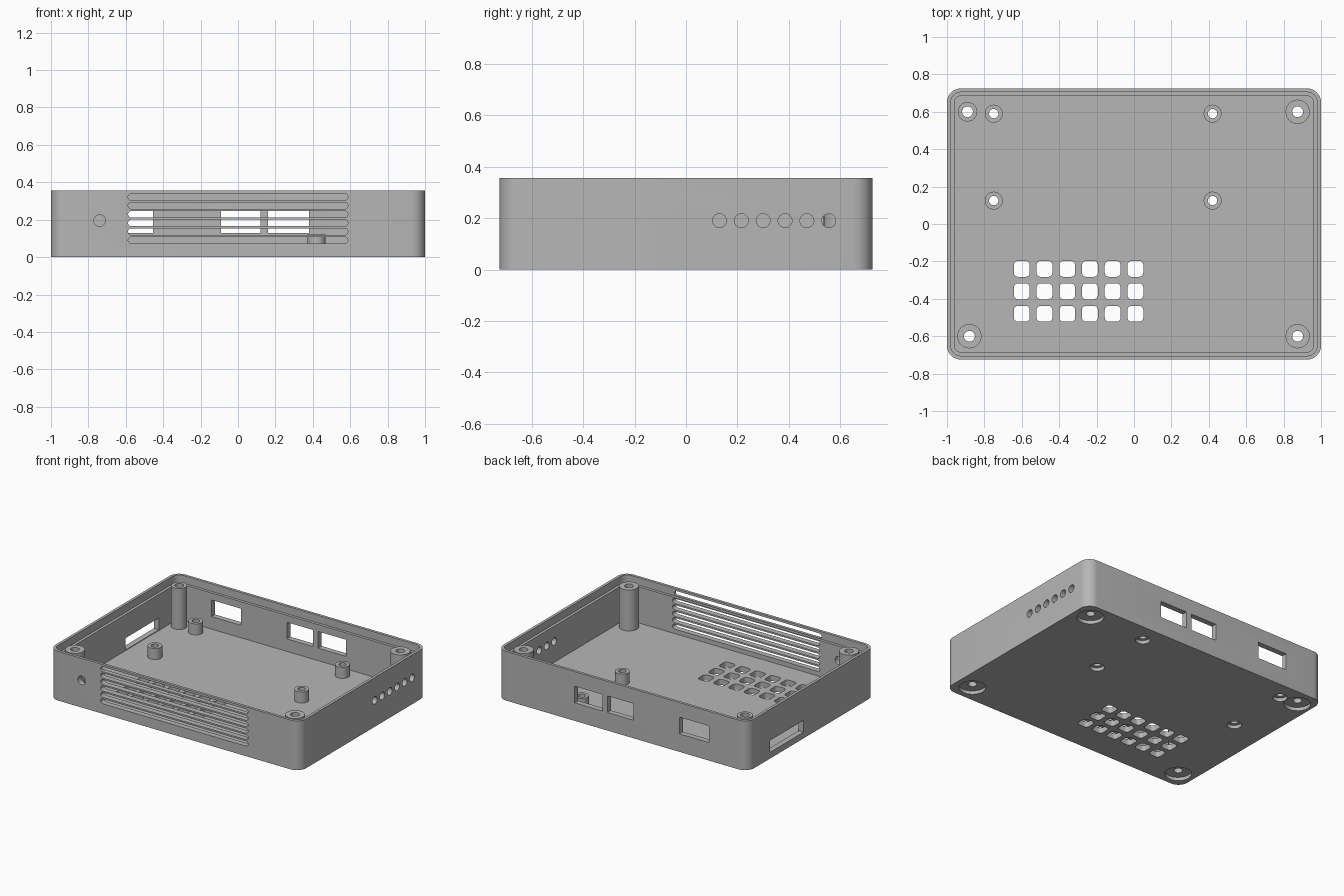
import bpy
import bmesh
from math import sin, cos, pi

if "Cube" in bpy.data.objects:
    bpy.data.objects.remove(bpy.data.objects["Cube"])

grey = bpy.data.materials.new("plain grey")
grey.use_nodes = True
GREY = (0.47, 0.47, 0.47, 1)
grey.diffuse_color = GREY
grey.node_tree.nodes["Principled BSDF"].inputs["Base Color"].default_value = GREY


def rounded(u, v, w, h, r, n=6):
    """Rounded rectangle outline; a circle or capsule when r is half a side."""
    pts = []
    corners = [(1, 1), (-1, 1), (-1, -1), (1, -1)]
    for k, (su, sv) in enumerate(corners):
        for i in range(n + 1):
            a = (k + i / n) * pi / 2
            p = (u + su * (w / 2 - r) + r * cos(a), v + sv * (h / 2 - r) + r * sin(a))
            if all(abs(p[0] - q[0]) + abs(p[1] - q[1]) > 1e-5 for q in pts):
                pts.append(p)
    return pts


def circle(u, v, r):
    return rounded(u, v, 2 * r, 2 * r, r)


def solid(name, prisms):
    """One object from prisms given as (outline, low, high, axis)."""
    bm = bmesh.new()
    place = {"x": lambda u, v, d: (d, u, v),
             "y": lambda u, v, d: (u, d, v),
             "z": lambda u, v, d: (u, v, d)}
    for outline, lo, hi, axis in prisms:
        rings = [[bm.verts.new(place[axis](u, v, d)) for u, v in outline] for d in (lo, hi)]
        n = len(outline)
        bm.faces.new(rings[0][::-1])
        bm.faces.new(rings[1])
        for i in range(n):
            j = (i + 1) % n
            bm.faces.new((rings[0][i], rings[0][j], rings[1][j], rings[1][i]))
    bmesh.ops.recalc_face_normals(bm, faces=bm.faces[:])
    mesh = bpy.data.meshes.new(name)
    bm.to_mesh(mesh)
    bm.free()
    mesh.materials.append(grey)
    obj = bpy.data.objects.new(name, mesh)
    bpy.context.collection.objects.link(obj)
    return obj


def combine(target, name, prisms, operation="DIFFERENCE"):
    tool = solid(name, prisms)
    tool.hide_render = True
    mod = target.modifiers.new(name, "BOOLEAN")
    mod.operation = operation
    mod.solver = "EXACT"
    mod.object = tool
    bpy.ops.object.select_all(action="DESELECT")
    bpy.context.view_layer.objects.active = target
    target.select_set(True)
    bpy.ops.object.modifier_apply(modifier=mod.name)
    bpy.data.objects.remove(tool)


DEPTH, HEIGHT, FLOOR, WALL = 1.45, 0.355, 0.04, 0.04
posts = [(-0.89, 0.6, 0.052), (0.875, 0.6, 0.065),
         (-0.88, -0.6, 0.065), (0.875, -0.6, 0.065)]
standoffs = [(x, y) for x in (-0.75, 0.42) for y in (0.125, 0.59)]

# Open tray with a stepped rim
tray = solid("case_tray", [(rounded(0, 0, 2, DEPTH, 0.075, 8), 0, HEIGHT, "z")])
combine(tray, "cavity", [(rounded(0, 0, 2 - 2 * WALL, DEPTH - 2 * WALL, 0.035, 8), FLOOR, 1, "z")])
combine(tray, "rim_step", [(rounded(0, 0, 2 - WALL, DEPTH - WALL, 0.055, 8), 0.30, 1, "z")])

# Corner screw posts and board standoffs
pillars = [(circle(x, y, r), 0.02, 0.335, "z") for x, y, r in posts]
pillars += [(circle(x, y, 0.048), 0.02, 0.12, "z") for x, y in standoffs]
combine(tray, "pillars", pillars, "UNION")

# Screw bores and the wider recesses beneath them
bores = [(circle(x, y, 0.029), -0.1, 0.5, "z") for x, y, r in posts]
bores += [(circle(x, y, 0.025), -0.1, 0.5, "z") for x, y in standoffs]
combine(tray, "bores", bores)
recesses = [(circle(x, y, 0.088), -0.1, 0.025, "z") for x, y, r in posts]
recesses += [(circle(x, y, 0.048), -0.1, 0.025, "z") for x, y in standoffs]
combine(tray, "recesses", recesses)

# Floor vent grid
combine(tray, "floor_vents", [
    (rounded(-0.6 + 0.1215 * i, -0.24 - 0.12 * j, 0.085, 0.085, 0.022, 4), -0.1, 0.1, "z")
    for i in range(6) for j in range(3)])

# Front slots and round socket
front = [(rounded(0, 0.09 + 0.0463 * i, 1.175, 0.035, 0.0174), -0.8, -0.66, "y") for i in range(6)]
front.append((circle(-0.74, 0.195, 0.031), -0.8, -0.66, "y"))
combine(tray, "front_openings", front)

# Back port windows
back = [((a, 0.13), (b, 0.13), (b, 0.25), (a, 0.25))
        for a, b in ((-0.69, -0.455), (-0.09, 0.12), (0.16, 0.38))]
combine(tray, "back_windows", [(outline, 0.66, 0.8, "y") for outline in back])

# Side window and row of indicator holes
sides = [(circle(0.13 + 0.085 * i, 0.19, 0.027), 0.945, 1.1, "x") for i in range(6)]
sides.append((((0.09, 0.045), (0.47, 0.045), (0.47, 0.13), (0.09, 0.13)), -1.1, -0.945, "x"))
combine(tray, "side_openings", sides)

bpy.ops.object.shade_smooth_by_angle(angle=pi / 6)
